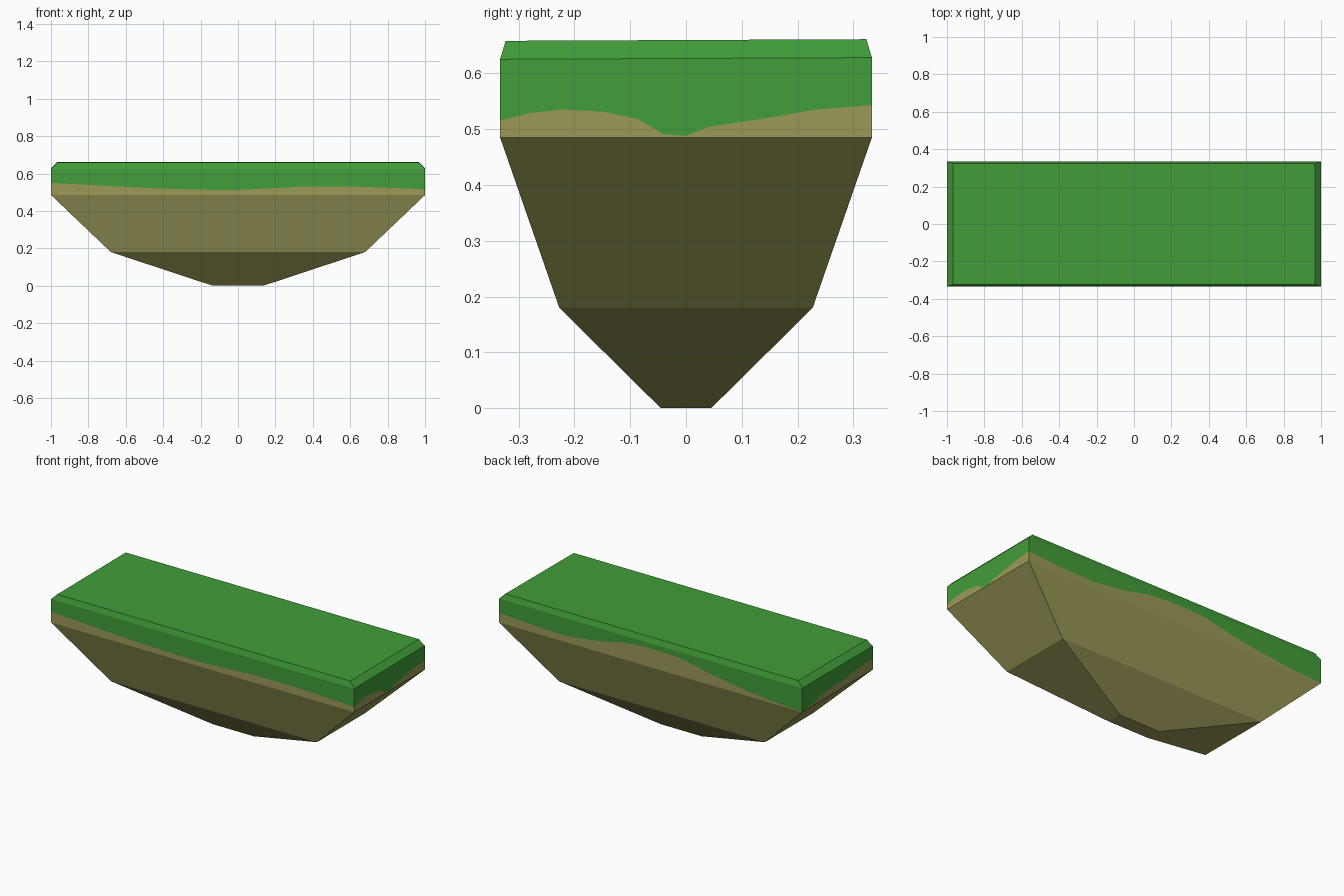
import bpy
import bmesh

if "Cube" in bpy.data.objects:
    bpy.data.objects.remove(bpy.data.objects["Cube"])


def material(name, colour):
    m = bpy.data.materials.new(name)
    m.diffuse_color = (*colour, 1)
    m.use_nodes = True
    m.node_tree.nodes["Principled BSDF"].inputs["Base Color"].default_value = m.diffuse_color
    return m


grass_green = material("grass green", (0.054, 0.342, 0.042))
soil_brown = material("soil brown", (0.328, 0.319, 0.098))

X, Y, RIM = 1.0, 0.333, 0.485

# Wavy turf edge: (position along side 0..1, height), going round counter-clockwise
SIDES = [
    # front, left to right
    [(0, .55), (.13, .536), (.28, .52), (.42, .513), (.5, .512), (.58, .52), (.67, .53), (.8, .531), (.9, .524)],
    # right, front to back
    [(0, .515), (.08, .529), (.17, .535), (.28, .531), (.37, .518), (.44, .491), (.5, .488), (.56, .504),
     (.7, .518), (.85, .535)],
    # back, right to left
    [(0, .543), (.1, .53), (.22, .523), (.33, .55), (.42, .588), (.5, .598), (.6, .592), (.7, .55),
     (.8, .52), (.9, .497)],
    # left, back to front
    [(0, .487), (.15, .496), (.3, .52), (.42, .528), (.55, .527), (.7, .535), (.85, .548)],
]
CORNERS = [(-X, -Y), (X, -Y), (X, Y), (-X, Y)]


def tilt(y):
    return 0.0015 * y / Y


# Perimeter points of the turf edge
edge = []
for i, side in enumerate(SIDES):
    (ax, ay), (bx, by) = CORNERS[i], CORNERS[(i + 1) % 4]
    edge += [(ax + (bx - ax) * t, ay + (by - ay) * t, z) for t, z in side]


def rectangle(hx, hy, z, slope=False):
    return [(sx * hx, sy * hy, z + (tilt(sy * hy) if slope else 0))
            for sx, sy in ((-1, -1), (1, -1), (1, 1), (-1, 1))]


def loft(bm, lower, upper):
    n = len(lower)
    for i in range(n):
        j = (i + 1) % n
        bm.faces.new((lower[i], lower[j], upper[j], upper[i]))


def ring(bm, points):
    return [bm.verts.new(p) for p in points]


def finish(bm, name, mat):
    bmesh.ops.remove_doubles(bm, verts=bm.verts, dist=1e-5)
    mesh = bpy.data.meshes.new(name)
    bm.to_mesh(mesh)
    bm.free()
    mesh.materials.append(mat)
    bpy.context.collection.objects.link(bpy.data.objects.new(name, mesh))


# Soil: tapering underside plus the exposed band below the turf
bm = bmesh.new()
base = ring(bm, rectangle(0.135, 0.045, 0))
middle = ring(bm, rectangle(0.68, 0.227, 0.18))
rim = ring(bm, rectangle(X, Y, RIM))
bm.faces.new(base[::-1])
loft(bm, base, middle)
loft(bm, middle, rim)
loft(bm, ring(bm, [(x, y, RIM) for x, y, z in edge]), ring(bm, edge))
finish(bm, "soil", soil_brown)

# Grass: wavy skirt, chamfered lip and flat top
bm = bmesh.new()
loft(bm, ring(bm, edge), ring(bm, [(x, y, 0.6265 + tilt(y)) for x, y, z in edge]))
lip = ring(bm, rectangle(X, Y, 0.6265, True))
top = ring(bm, rectangle(0.967, 0.323, 0.6595, True))
loft(bm, lip, top)
bm.faces.new(top)
finish(bm, "grass", grass_green)
